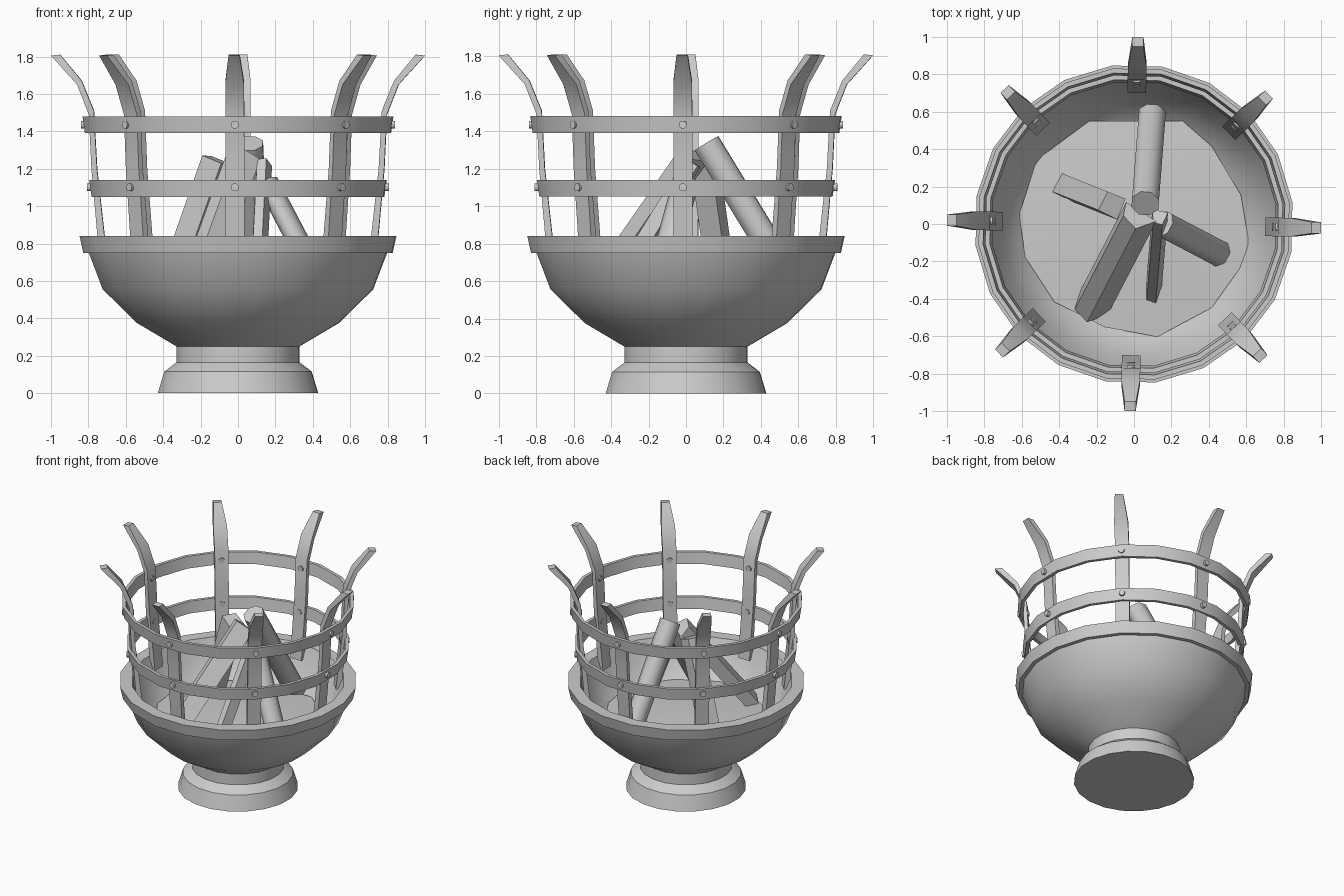
import bpy, bmesh, math
from mathutils import Vector, Matrix

if "Cube" in bpy.data.objects:
    bpy.data.objects.remove(bpy.data.objects["Cube"])

TURN = math.radians(-1.2)
SIDES = 20


def make(name, verts, faces, smooth=0):
    me = bpy.data.meshes.new(name)
    me.from_pydata(verts, [], faces)
    bm = bmesh.new()
    bm.from_mesh(me)
    bmesh.ops.remove_doubles(bm, verts=bm.verts, dist=1e-5)
    bmesh.ops.recalc_face_normals(bm, faces=bm.faces)
    bm.to_mesh(me)
    bm.free()
    ob = bpy.data.objects.new(name, me)
    bpy.context.collection.objects.link(ob)
    if smooth:
        bpy.ops.object.select_all(action='DESELECT')
        ob.select_set(True)
        bpy.context.view_layer.objects.active = ob
        bpy.ops.object.shade_smooth_by_angle(angle=math.radians(smooth))
    return ob


def lathe(name, profile, closed=False):
    """Revolve (r, z) points around z."""
    n = len(profile)
    verts = []
    for i in range(SIDES):
        a = TURN + (i + 0.5) * math.tau / SIDES
        verts += [(r * math.cos(a), r * math.sin(a), z) for r, z in profile]
    faces = []
    for i in range(SIDES):
        p, q = i * n, (i + 1) % SIDES * n
        for k in range(n if closed else n - 1):
            m = (k + 1) % n
            faces.append((p + k, q + k, q + m, p + m))
    return make(name, verts, faces, 30)


def prism(name, top, bottom, section):
    """Extrude a 2D section between two points."""
    top, bottom = Vector(top), Vector(bottom)
    d = (top - bottom).normalized()
    u = Vector((0, 0, 1)).cross(d).normalized()
    v = d.cross(u)
    n = len(section)
    verts = [c + u * x + v * y for c in (bottom, top) for x, y in section]
    faces = [(i, (i + 1) % n, n + (i + 1) % n, n + i) for i in range(n)]
    faces += [tuple(range(n))[::-1], tuple(range(n, 2 * n))]
    return make(name, verts, faces, 60 if n > 6 else 0)


def circle(r, n, flat=1.0):
    return [(r * math.cos(math.tau * (i + .5) / n), flat * r * math.sin(math.tau * (i + .5) / n)) for i in range(n)]


# foot and bowl with a banded rim
lathe("foot", [(0, 0), (0.433, 0), (0.398, 0.115), (0.332, 0.165), (0.332, 0.25), (0, 0.25)])
lathe("bowl", [(0, 0.25), (0.332, 0.25), (0.545, 0.375), (0.73, 0.555), (0.805, 0.75),
               (0.835, 0.75), (0.855, 0.84), (0.765, 0.84), (0.71, 0.70), (0.625, 0.57),
               (0.48, 0.45), (0, 0.36)])

# ash bed with an uneven edge
edge = [(.60, -.15), (.55, .15), (.40, .40), (.25, .53), (-.23, .53), (-.5, .33), (-.59, .05),
        (-.56, -.17), (-.41, -.4), (-.15, -.53), (.12, -.58), (.40, -.43)]
n = len(edge)
ash = [(x * 1.04, y * 1.04, 0.565) for x, y in edge] + [(x * .5, y * .5, 0.59) for x, y in edge] + [(0, 0, 0.60)]
faces = [(i, (i + 1) % n, n + (i + 1) % n, n + i) for i in range(n)]
faces += [(n + i, n + (i + 1) % n, 2 * n) for i in range(n)]
make("ash_bed", ash, faces, 30)

# two hoops
for name, r0, r1, z0, z1 in (("lower_hoop", .79, .803, 1.05, 1.14), ("upper_hoop", .826, .839, 1.39, 1.48)):
    lathe(name, [(r0, z0), (r1, z1), (r1 - .025, z1), (r0 - .025, z0)], True)

# eight upright straps: outer r, inner r, outer z, inner z, half width
rows = [(.742, .702, .74, .74, .05), (.783, .753, 1.2, 1.2, .05), (.797, .77, 1.49, 1.51, .05),
        (.86, .835, 1.65, 1.67, .05), (1.0, .95, 1.805, 1.81, .03)]
for s in range(8):
    rot = Matrix.Rotation(TURN + s * math.pi / 4, 4, 'Z')
    verts = []
    for ro, ri, zo, zi, w in rows:
        verts += [rot @ Vector(p) for p in ((ro, -w, zo), (ro, w, zo), (ri, w, zi), (ri, -w, zi))]
    faces = [(4 * k + j, 4 * k + (j + 1) % 4, 4 * k + 4 + (j + 1) % 4, 4 * k + 4 + j)
             for k in range(len(rows) - 1) for j in range(4)]
    e = 4 * (len(rows) - 1)
    faces += [(3, 2, 1, 0), (e, e + 1, e + 2, e + 3)]
    make("strap_%d" % s, verts, faces, 30)
    # rivets through hoop and strap
    for tag, ri, ro, z in (("lower", .738, .808, 1.10), ("upper", .757, .839, 1.435)):
        prism("%s_rivet_%d" % (tag, s), rot @ Vector((ro, 0, z)), rot @ Vector((ri, 0, z)), circle(.022, 8))

# stacked firewood: round logs and split wedges
prism("back_log", (.06, .11, 1.335), (.10, .62, .50), circle(.078, 8))
prism("split_log", (.02, .04, 1.27), (-.24, -.46, .55), [(-.1, -.03), (.09, -.05), (.07, .04), (-.02, .08)])
prism("left_log", (-.12, .10, 1.25), (-.37, .20, .54), [(-.06, -.06), (.06, -.06), (.06, .05), (-.05, .06)])
prism("thin_log", (.135, .04, 1.23), (.10, -.38, .55), [(-.045, -.03), (.04, -.04), (.03, .04), (-.02, .05)])
prism("right_log", (.155, .0, 1.13), (.46, -.16, .55), circle(.075, 8, .75))
